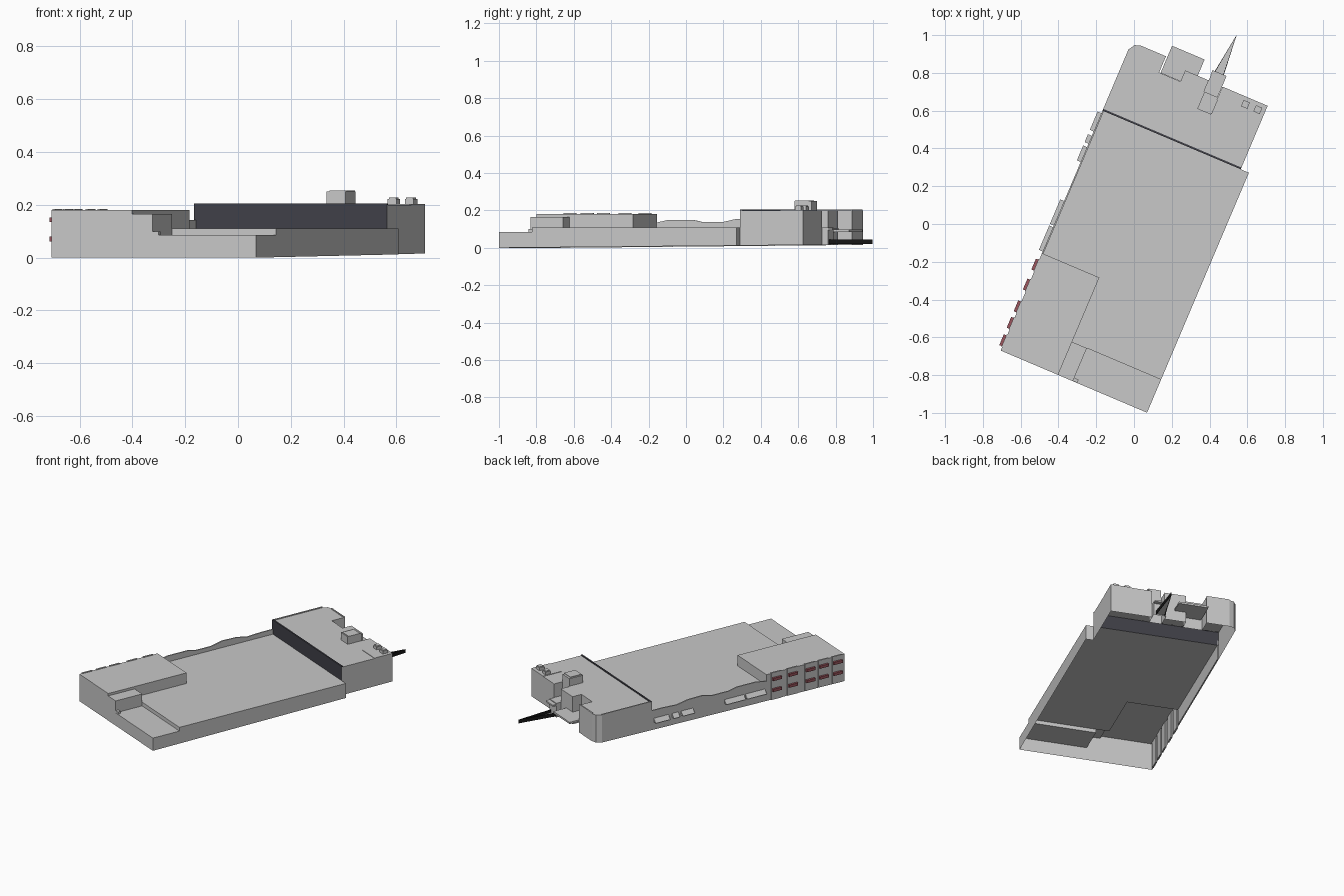
import bpy, math

if "Cube" in bpy.data.objects:
    bpy.data.objects.remove(bpy.data.objects["Cube"])

# Local plan frame: u runs along the front wall, v runs towards the back
ANG = math.radians(-23.0)
U = (math.cos(ANG), math.sin(ANG))
V = (-math.sin(ANG), math.cos(ANG))
A = (-0.706, -0.670)


def P(u, v, z):
    return (A[0] + u * U[0] + v * V[0], A[1] + u * U[1] + v * V[1], z)


def ground(v):
    return 0.009 * max(v, 0)


def material(name, col):
    m = bpy.data.materials.new(name)
    m.diffuse_color = (*col, 1)
    m.use_nodes = True
    m.node_tree.nodes["Principled BSDF"].inputs["Base Color"].default_value = m.diffuse_color
    return m


GREY = material("light grey", (0.58, 0.58, 0.58))
DARK = material("dark slate", (0.052, 0.052, 0.065))
RED = material("dull red", (0.33, 0.09, 0.11))
BLACK = material("black", (0.008, 0.008, 0.008))


def make(name, pts, faces, mats=(GREY,), idx=None):
    me = bpy.data.meshes.new(name)
    me.from_pydata([P(*p) for p in pts], [], faces)
    for m in mats:
        me.materials.append(m)
    for i in idx or []:
        me.polygons[i].material_index = 1
    ob = bpy.data.objects.new(name, me)
    bpy.context.collection.objects.link(ob)
    return ob


def shell(name, poly, top, bases=None, dark=()):
    """Open-bottomed volume. bases: edge index -> wall foot height, None = no wall."""
    bases = bases or {}
    n = len(poly)
    pts = [(u, v, top) for u, v in poly]
    faces, idx = [tuple(range(n))], []
    for i in range(n):
        j = (i + 1) % n
        b = bases.get(i, "ground")
        if b is None:
            continue
        k = len(pts)
        for q in (i, j):
            u, v = poly[q]
            pts.append((u, v, ground(v) if b == "ground" else b))
        if i in dark:
            idx.append(len(faces))
        faces.append((k, k + 1, j, i))
    return make(name, pts, faces, (GREY, DARK), idx)


def box(name, u0, u1, v0, v1, z0, z1, mat=GREY):
    pts = [(u, v, z) for z in (z0, z1) for u, v in ((u0, v0), (u1, v0), (u1, v1), (u0, v1))]
    f = [(3, 2, 1, 0), (4, 5, 6, 7), (0, 1, 5, 4), (1, 2, 6, 5), (2, 3, 7, 6), (3, 0, 4, 7)]
    return make(name, pts, f, (mat,))


W, TW, D = 0.842, 0.795, 1.38      # body width, rear block width, body depth
R = 0.11                           # main roof height

# Main hall: wraps around the raised corner block and the low front wing
shell("main_hall", [(0.33, 0.19), (0.415, 0.19), (W, 0.19), (W, D), (TW, D), (0, D), (0, 0.56), (0.33, 0.56)],
      R, {0: None, 1: 0.085, 4: None, 5: None, 6: None, 7: None})

# Raised corner block, stair block and low wing at the front
shell("corner_block", [(0, 0), (0.33, 0), (0.33, 0.19), (0.33, 0.56), (0, 0.56)],
      0.181, {1: 0.165, 2: R, 3: R})
shell("stair_block", [(0.33, 0), (0.415, 0), (0.415, 0.19), (0.33, 0.19)], 0.165, {1: 0.085, 2: R, 3: None})
shell("front_wing", [(0.415, 0), (W, 0), (W, 0.19), (0.415, 0.19)], 0.085, {2: None, 3: None})
box("wing_ledge", 0.415, 0.44, 0.001, 0.02, 0.085, 0.1)

# Wavy-topped wall on the left side
wave = [(0.56, 0.135), (0.63, 0.15), (0.77, 0.15), (0.83, 0.137), (0.94, 0.137),
        (1.02, 0.154), (1.12, 0.152), (1.20, 0.137), (1.30, 0.142), (D, 0.142)]
n = len(wave)
outline = [(v, z) for v, z in wave] + [(v, ground(v)) for v, z in reversed(wave)]
m = len(outline)
pts = [(0, v, z) for v, z in outline] + [(0.008, v, z) for v, z in outline]
make("wavy_wall", pts, [tuple(range(m)), tuple(reversed(range(m, 2 * m)))] +
     [(i, i + m, (i + 1) % m + m, (i + 1) % m) for i in range(m)])

# Rear block with rounded corner, loading recess and entrance recess
rear = [(0, D), (TW, D), (TW, 1.745), (0.535, 1.745), (0.535, 1.683), (0.455, 1.683), (0.455, 1.747),
        (0.32, 1.747), (0.32, 1.683), (0.197, 1.683), (0.197, 1.776), (0.052, 1.776), (0.02, 1.765), (0.003, 1.735)]
shell("rear_block", rear, 0.2, {0: R}, dark=(0,))

# Low parapet around the rear roof
box("parapet_front", 0, TW, D, D + 0.01, 0.2, 0.205, DARK)
box("parapet_left", 0, 0.008, D, 1.735, 0.2, 0.205)
box("parapet_back", 0.052, 0.197, 1.768, 1.776, 0.2, 0.205)

# Roof structures
box("roof_house", 0.458, 0.536, 1.585, 1.683, 0.2, 0.25)
box("roof_house_cap", 0.468, 0.540, 1.59, 1.67, 0.25, 0.254)
box("roof_patch", 0.66, TW, 1.615, 1.745, 0.2, 0.203)
for i, u in enumerate((0.684, 0.755)):
    box(f"chimney_{i}", u - 0.018, u + 0.018, 1.688, 1.724, 0.2, 0.222)
    box(f"chimney_cap_{i}", u - 0.014, u + 0.014, 1.692, 1.720, 0.222, 0.227)

# Rear canopy and porch
box("loading_canopy", 0.205, 0.392, 1.684, 1.84, 0.085, 0.097)
shell("porch", [(0.455, 1.683), (0.533, 1.683), (0.533, 1.778), (0.455, 1.778)], R, {0: None})
box("porch_slab", 0.453, 0.533, 1.778, 1.805, 0.095, 0.105)

# Tapering entrance ramp: dark side walls over a grey floor
tip = (0.497, 2.022)
for name, u in (("left", 0.462), ("right", 0.520)):
    s = 0.004 if name == "left" else -0.004
    c = [(u, 1.778), (u + s, 1.778), tip, (tip[0] - s * 0.2, tip[1])]
    p = [(a, b, z) for z in (0.02, 0.044) for a, b in c]
    make(f"ramp_wall_{name}", p, [(0, 1, 2, 3), (4, 5, 6, 7)] +
         [(i, (i + 1) % 4, (i + 1) % 4 + 4, i + 4) for i in range(4)], (BLACK,))
make("ramp_floor", [(0.462, 1.778, 0.024), (0.520, 1.778, 0.024), (*tip, 0.024)], [(0, 1, 2)])

# Left side of the corner block: bays with red balconies in two rows
for i, v in enumerate((0.055, 0.155, 0.25, 0.375, 0.49)):
    box(f"bay_{i}", -0.004, 0.006, v - 0.036, v + 0.036, 0.004, 0.185)
    for j, z in enumerate((0.062, 0.135)):
        box(f"balcony_{i}_{j}", -0.018, -0.003, v - 0.031, v + 0.031, z, z + 0.018, RED)

# Sloping awnings along the left wall
for i, (v0, v1) in enumerate(((0.57, 0.71), (0.72, 0.86), (1.085, 1.17), (1.19, 1.235), (1.26, 1.365))):
    a, b = 0.062, 0.088
    make(f"awning_{i}", [(0, v0, a), (-0.022, v0, a), (0, v0, b), (0, v1, a), (-0.022, v1, a), (0, v1, b)],
         [(0, 1, 2), (3, 5, 4), (1, 4, 5, 2), (0, 3, 4, 1), (0, 2, 5, 3)])
